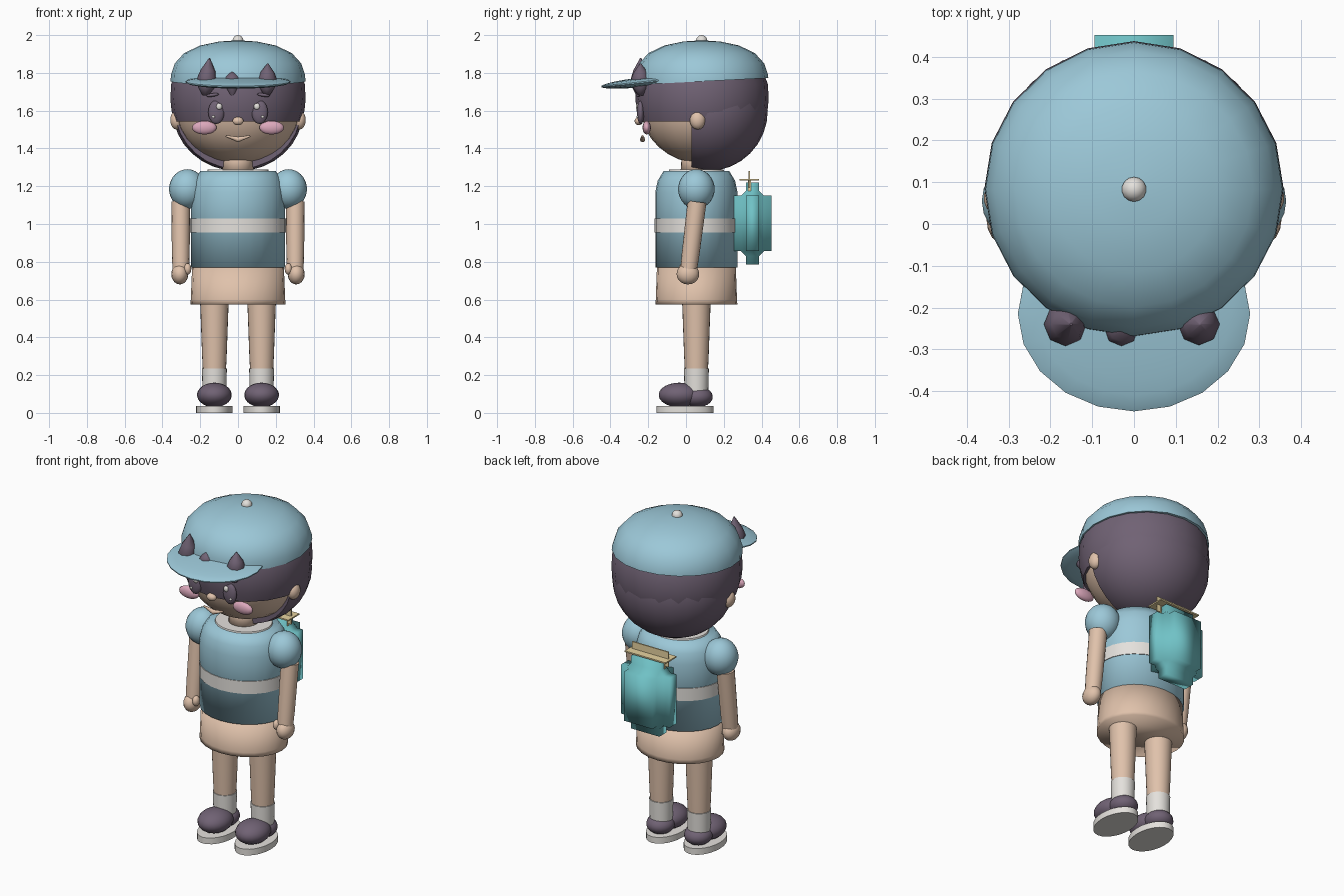
import bpy, bmesh, math
from mathutils import Vector

if "Cube" in bpy.data.objects:
    bpy.data.objects.remove(bpy.data.objects["Cube"])


def material(name, r, g, b):
    lin = [(c / 255 / 12.92 if c < 11 else ((c / 255 + 0.055) / 1.055) ** 2.4) for c in (r, g, b)]
    m = bpy.data.materials.new(name)
    m.use_nodes = True
    m.diffuse_color = (*lin, 1)
    m.node_tree.nodes["Principled BSDF"].inputs["Base Color"].default_value = (*lin, 1)
    return m


BLUE = material("light blue", 156, 200, 216)
DARK = material("dark purple", 112, 98, 116)
SKIN = material("skin tan", 224, 194, 171)
WHITE = material("off white", 228, 225, 220)
TEAL = material("teal", 112, 194, 198)
PINK = material("pink", 220, 168, 188)
YELLOW = material("pale yellow", 234, 214, 162)


def finish(name, bm, mat, loc=(0, 0, 0), rot=(0, 0, 0), angle=None):
    """Turn a bmesh into a shaded object; no angle means smooth everywhere."""
    bmesh.ops.recalc_face_normals(bm, faces=bm.faces)
    me = bpy.data.meshes.new(name)
    bm.to_mesh(me)
    bm.free()
    me.materials.append(mat)
    ob = bpy.data.objects.new(name, me)
    bpy.context.collection.objects.link(ob)
    ob.location, ob.rotation_euler = loc, rot
    if angle == 0:
        return ob
    me.polygons.foreach_set("use_smooth", [True] * len(me.polygons))
    if angle:
        me.set_sharp_from_angle(angle=math.radians(angle))
    return ob


def ball(name, mat, loc, size, rot=(0, 0, 0), segs=20, keep_y=None):
    """Ellipsoid; keep_y removes everything in front of that depth."""
    bm = bmesh.new()
    bmesh.ops.create_uvsphere(bm, u_segments=segs, v_segments=max(8, segs * 2 // 3), radius=1)
    bmesh.ops.scale(bm, vec=Vector(size), verts=bm.verts)
    if keep_y is not None:
        bmesh.ops.bisect_plane(bm, geom=bm.verts[:] + bm.edges[:] + bm.faces[:],
                               plane_co=(0, keep_y - loc[1], 0), plane_no=(0, -1, 0), clear_outer=True)
        bmesh.ops.holes_fill(bm, edges=[e for e in bm.edges if e.is_boundary])
    return finish(name, bm, mat, loc, rot, 60)


def lathe(name, mat, profile, loc=(0, 0, 0), sy=1, rot=(0, 0, 0), sides=24, angle=None):
    """Closed turned shape from (radius, height) points, bottom to top."""
    bm = bmesh.new()
    rings = []
    for r, z in profile:
        turn = [2 * math.pi * i / sides for i in range(sides)]
        rings.append([bm.verts.new((r * math.cos(a), r * math.sin(a) * sy, z)) for a in turn])
    for a, b in zip(rings, rings[1:]):
        for i in range(sides):
            j = (i + 1) % sides
            bm.faces.new((a[i], a[j], b[j], b[i]))
    bm.faces.new(rings[0])
    bm.faces.new(rings[-1])
    return finish(name, bm, mat, loc, rot, angle)


def box(name, mat, loc, half):
    bm = bmesh.new()
    bmesh.ops.create_cube(bm, size=2)
    bmesh.ops.scale(bm, vec=Vector(half), verts=bm.verts)
    return finish(name, bm, mat, loc, angle=0)


# Torso
BODY_Y = 0.055
lathe("shorts", SKIN, [(0.252, 0.575), (0.25, 0.6), (0.243, 0.77)], (0, BODY_Y, 0), 0.86)
lathe("shirt", BLUE, [(0.25, 0.77), (0.25, 1.17), (0.235, 1.23), (0.2, 1.28)], (0, BODY_Y, 0), 0.87)
lathe("shirt_stripe", WHITE, [(0.254, 0.955), (0.254, 1.03)], (0, BODY_Y, 0), 0.87, angle=40)
lathe("collar", WHITE, [(0.17, 1.26), (0.16, 1.288)], (0, BODY_Y, 0), 0.9, angle=40)
lathe("neck", SKIN, [(0.085, 1.26), (0.075, 1.4)], (0, BODY_Y, 0))

# Limbs, repeated on both sides
for s, side in ((-1, "right"), (1, "left")):
    x = 0.125 * s
    lathe(side + "_leg", SKIN, [(0.06, 0.2), (0.065, 0.3), (0.076, 0.6)], (x, BODY_Y, 0), angle=40)
    lathe(side + "_sock", WHITE, [(0.062, 0.08), (0.066, 0.235)], (x, BODY_Y, 0), angle=40)
    lathe(side + "_sole", WHITE, [(0.097, 0), (0.097, 0.037)], (x, -0.005, 0), 1.56, angle=40)
    ball(side + "_shoe", DARK, (x, -0.035, 0.095), (0.092, 0.11, 0.065))
    ball(side + "_shoe_heel", DARK, (x, 0.06, 0.085), (0.078, 0.082, 0.055))

    ball(side + "_sleeve", BLUE, (0.268 * s, BODY_Y, 1.185), (0.097, 0.097, 0.105))
    lathe(side + "_arm", SKIN, [(0.043, 0), (0.047, 0.1), (0.05, 0.38)], (0.303 * s, 0.012, 0.74),
          rot=(math.radians(-7), 0, math.radians(0)), sides=16, angle=40)
    ball(side + "_hand", SKIN, (0.308 * s, 0.01, 0.735), (0.045, 0.06, 0.055), segs=16)
    ball(side + "_thumb", SKIN, (0.267 * s, -0.015, 0.762), (0.02, 0.024, 0.03), segs=12)

# Head and hair
HEAD_Y = 0.085
ball("head", SKIN, (0, HEAD_Y, 1.62), (0.335, 0.325, 0.3), segs=24)
ball("back_hair", DARK, (0, 0.115, 1.6), (0.345, 0.318, 0.32), segs=24, keep_y=0.03)
lathe("upper_hair", DARK, [(0.335, 1.542), (0.352, 1.6), (0.358, 1.66), (0.354, 1.74), (0.335, 1.79)],
      (0, HEAD_Y, 0), 0.985, sides=20, angle=50)

# Face
ball("nose", SKIN, (0, -0.25, 1.545), (0.03, 0.022, 0.022), segs=14)
for s, side in ((-1, "right"), (1, "left")):
    ball(side + "_ear", SKIN, (0.325 * s, 0.062, 1.55), (0.035, 0.042, 0.05), segs=14)
    ball(side + "_eye", DARK, (0.115 * s, -0.24, 1.592), (0.043, 0.02, 0.063), segs=16)
    ball(side + "_eye_shine", WHITE, (0.1 * s, -0.256, 1.622), (0.016, 0.01, 0.017), segs=12)
    ball(side + "_eye_glint", WHITE, (0.13 * s, -0.255, 1.568), (0.008, 0.007, 0.008), segs=10)
    ball(side + "_eyebrow", DARK, (0.135 * s, -0.253, 1.683), (0.035, 0.012, 0.009),
         (0, math.radians(8 * s), 0), segs=12)
    ball(side + "_cheek", PINK, (0.178 * s, -0.208, 1.51), (0.065, 0.022, 0.036), segs=16)

# Mouth: a small bent lip
curve = bpy.data.curves.new("mouth", "CURVE")
curve.dimensions = "3D"
curve.bevel_depth = 0.012
curve.bevel_resolution = 2
curve.use_fill_caps = True
lip = curve.splines.new("POLY")
lip.points.add(2)
for p, (x, z, r) in zip(lip.points, [(-0.065, 1.466, 0.4), (0, 1.447, 1.2), (0.065, 1.466, 0.4)]):
    p.co = (x, -0.23, z, 1)
    p.radius = r
curve.materials.append(SKIN)
bpy.context.collection.objects.link(bpy.data.objects.new("mouth", curve))

# Cap with lower front rim, tilted brim and button
cap = lathe("cap_dome", BLUE, [(0.357, 1.755), (0.355, 1.79), (0.335, 1.85), (0.285, 1.905),
                               (0.2, 1.945), (0.1, 1.966), (0.01, 1.972)],
            (0, 0.083, 0), 0.988, sides=20, angle=60)
for v in cap.data.vertices:
    if v.co.z < 1.76:
        v.co.z += 0.05 * v.co.y
ball("cap_brim", BLUE, (0, -0.215, 1.752), (0.28, 0.236, 0.026), (math.radians(6), 0, 0))
ball("cap_button", WHITE, (0, 0.083, 1.97), (0.03, 0.03, 0.03), segs=14)

# Hair tufts rising over the brim
for name, x, y, h, r, lean in (("right", -0.175, -0.24, 0.2, 0.052, 7),
                               ("middle", -0.03, -0.25, 0.13, 0.042, 0),
                               ("left", 0.152, -0.24, 0.17, 0.05, 2)):
    lathe(name + "_hair_tuft", DARK,
          [(r * 0.3, 0), (r * 0.8, 0.04), (r, 0.09), (r * 0.75, 0.09 + (h - 0.09) * 0.4), (0.003, h)],
          (x, y, 1.68), rot=(0, math.radians(lean), 0), sides=8, angle=60)

# Backpack: chamfered block with every main face pushed outwards
bm = bmesh.new()
bmesh.ops.create_cube(bm, size=2)
bmesh.ops.scale(bm, vec=(0.12, 0.06, 0.173), verts=bm.verts)
bmesh.ops.bevel(bm, geom=bm.edges[:], offset=0.026, segments=1, affect="EDGES")
bm.normal_update()
main_faces = [f for f in bm.faces if max(abs(c) for c in f.normal) > 0.99]
for f in bmesh.ops.extrude_discrete_faces(bm, faces=main_faces)["faces"]:
    push = 0.04 if abs(f.normal.z) < 0.5 else 0.045
    bmesh.ops.translate(bm, vec=f.normal * push, verts=f.verts)
finish("backpack", bm, TEAL, (0, 0.352, 1.003), angle=None)

# Backpack handle: two crossed thin plates
box("handle_upright", YELLOW, (0, 0.335, 1.235), (0.12, 0.004, 0.045))
box("handle_flat", YELLOW, (0, 0.335, 1.235), (0.135, 0.052, 0.004))
for s, side in ((-1, "right"), (1, "left")):
    box(side + "_handle_peg", YELLOW, (0.085 * s, 0.335, 1.205), (0.012, 0.008, 0.03))
